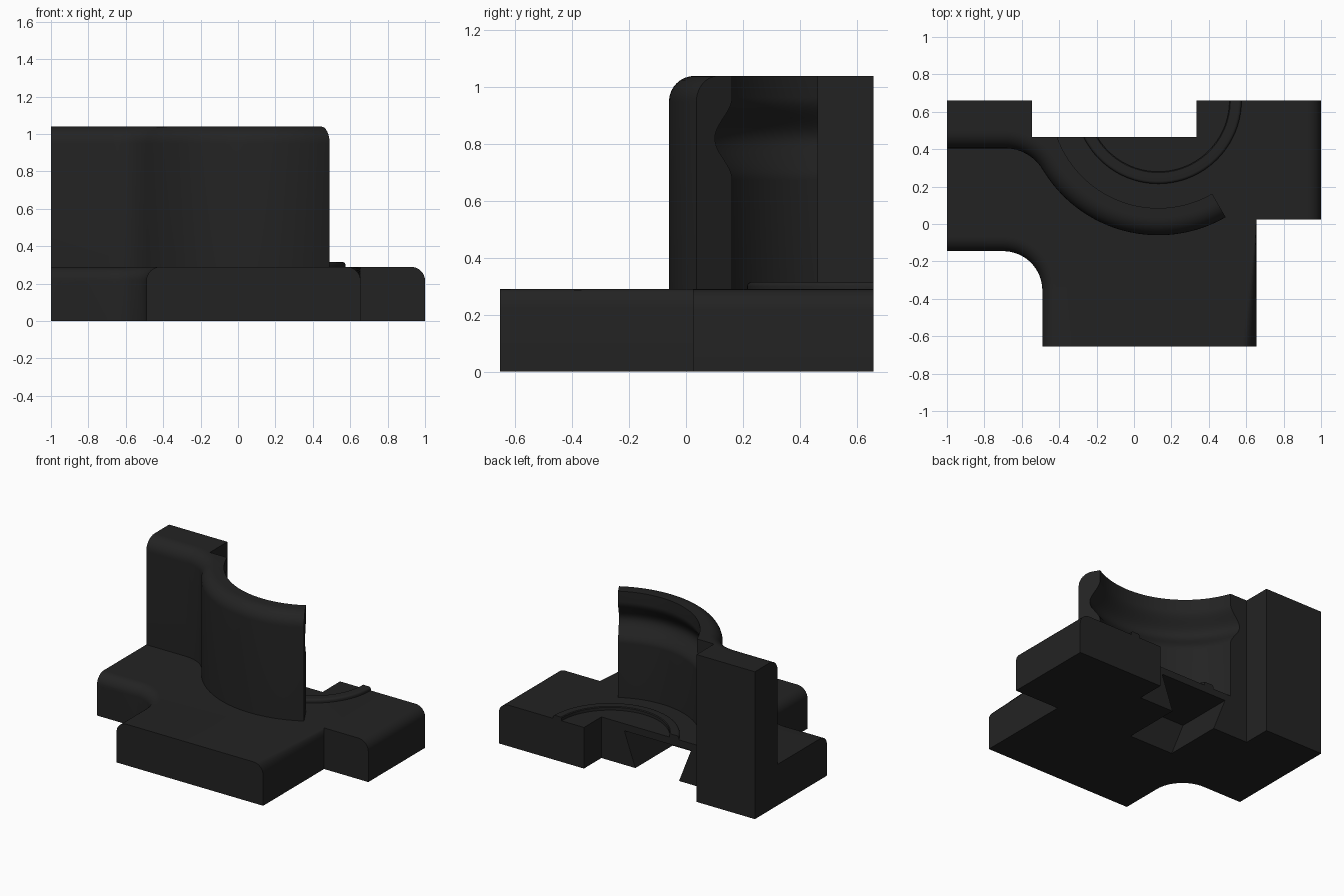
import bpy, bmesh, math
from mathutils import Vector

if "Cube" in bpy.data.objects:
    bpy.data.objects.remove(bpy.data.objects["Cube"])

CX, CY = 0.13, 0.66          # shared axis of the curved wall and the ring
BASE_H, TOP = 0.29, 1.04

dark = bpy.data.materials.new("dark_plastic")
dark.diffuse_color = (0.0165, 0.0165, 0.0165, 1)
dark.use_nodes = True
dark.node_tree.nodes["Principled BSDF"].inputs["Base Color"].default_value = dark.diffuse_color


def make(name, bm):
    bmesh.ops.recalc_face_normals(bm, faces=bm.faces[:])
    me = bpy.data.meshes.new(name)
    bm.to_mesh(me)
    bm.free()
    me.materials.append(dark)
    ob = bpy.data.objects.new(name, me)
    bpy.context.collection.objects.link(ob)
    return ob


def arc(cx, cy, r, a0, a1, n):
    return [(cx + r * math.cos(math.radians(a0 + (a1 - a0) * i / n)),
             cy + r * math.sin(math.radians(a0 + (a1 - a0) * i / n))) for i in range(n + 1)]


def prism(name, pts, z0, z1, radius=0, rounded=None):
    """Extrude an outline; round the top edges whose outline segment is chosen."""
    bm = bmesh.new()
    low = [bm.verts.new((x, y, z0)) for x, y in pts]
    high = [bm.verts.new((x, y, z1)) for x, y in pts]
    bm.faces.new(low)
    bm.faces.new(high)
    n = len(pts)
    for i in range(n):
        j = (i + 1) % n
        bm.faces.new((low[i], low[j], high[j], high[i]))
    bmesh.ops.recalc_face_normals(bm, faces=bm.faces[:])
    if rounded:
        edges = [bm.edges.get((high[i], high[(i + 1) % n])) for i in rounded]
        bmesh.ops.bevel(bm, geom=edges, offset=radius, segments=8, profile=0.5,
                        affect='EDGES', clamp_overlap=False)
    return make(name, bm)


def box(name, x0, x1, y0, y1, z0, z1):
    return prism(name, [(x0, y0), (x1, y0), (x1, y1), (x0, y1)], z0, z1)


def lathe(name, profile, closed):
    """Revolve an (r, z) profile about the shared axis."""
    bm = bmesh.new()
    vs = [bm.verts.new((CX + r, CY, z)) for r, z in profile]
    pairs = list(zip(vs, vs[1:])) + ([(vs[-1], vs[0])] if closed else [])
    es = [bm.edges.new(p) for p in pairs]
    bmesh.ops.spin(bm, geom=vs + es, cent=(CX, CY, 0), axis=(0, 0, 1),
                   angle=2 * math.pi, steps=128, use_merge=True)
    bmesh.ops.remove_doubles(bm, verts=bm.verts[:], dist=1e-5)
    return make(name, bm)


def bore(name, x, r, y0, y1):
    """Cylinder along y at bolt height."""
    bm = bmesh.new()
    bmesh.ops.create_cone(bm, cap_ends=True, segments=40, radius1=r, radius2=r, depth=y1 - y0)
    for v in bm.verts:
        v.co = Vector((x + v.co.x, (y0 + y1) / 2 + v.co.z, 0.145 + v.co.y))
    return make(name, bm)


def cut(ob, cutters):
    for c in cutters:
        m = ob.modifiers.new("cut", 'BOOLEAN')
        m.operation, m.solver, m.object = 'DIFFERENCE', 'EXACT', c
        bpy.context.view_layer.objects.active = ob
        bpy.ops.object.modifier_apply(modifier=m.name)
    for c in cutters:
        bpy.data.objects.remove(c)


def notch():
    return box("notch_cutter", -0.545, 0.335, 0.465, 1.2, -0.5, 1.5)


# base plate with rounded side edges
corner = arc(-0.70, -0.355, 0.21, 90, 0, 16)
outline = [(-1, -0.145)] + corner + [(-0.49, -0.655), (0.655, -0.655), (0.655, 0.025),
           (1, 0.025), (1, 0.66), (0.335, 0.66), (0.335, 0.465), (-0.545, 0.465),
           (-0.545, 0.66), (-1, 0.66)]
k = len(corner)
base = prism("base_plate", outline, 0, BASE_H, 0.075,
             list(range(k + 1)) + [k + 2, k + 4])

# dovetail socket under the back notch, wider towards its ceiling
bm = bmesh.new()
ends = []
for y in (0.05, 0.6):
    ends.append([bm.verts.new((x, y, z)) for x, z in
                 ((-0.307, -0.1), (0.102 - 0.068, -0.1), (0.156, 0.24), (-0.365, 0.24))])
bm.faces.new(ends[0])
bm.faces.new(ends[1])
for i in range(4):
    j = (i + 1) % 4
    bm.faces.new((ends[0][i], ends[0][j], ends[1][j], ends[1][i]))
for e in ends:
    e[0].co.x = -0.232
dovetail = make("dovetail_cutter", bm)

# bolt holes with counterbored fronts
cutters = [dovetail]
for x, front in ((-0.89, -0.145), (0.89, 0.025)):
    cutters += [bore("bolt_cutter", x, 0.045, -0.4, 0.9),
                bore("counterbore_cutter", x, 0.083, front - 0.1, front + 0.1)]
cut(base, cutters)

# upright block flowing into the curved wall
blend = arc(-0.69, 0.17, 0.235, 90, 30.9, 12)
bow = arc(CX, CY, 0.72, 210.9, 300, 40)
front = [(-1, 0.405)] + blend + bow[1:]
wall = prism("curved_wall", front + [(CX, CY), (-1, 0.66)], BASE_H, TOP, 0.09,
             list(range(len(front) - 1)))

# hollow inside of the wall, with a rounded groove
prof = [(0, 0.1), (0.575, 0.1)]
for i in range(25):
    t = -1 + i / 12
    prof.append((0.575 + 0.035 * (1 + math.cos(math.pi * t)), 0.82 + 0.145 * t))
prof += [(0.575, 1.3), (0, 1.3)]
cut(wall, [lathe("hollow_cutter", prof, False), notch()])

# low raised ring on the plate
ring_prof = [(0.38, BASE_H - 0.01), (0.445, BASE_H - 0.01), (0.445, 0.30)]
ring_prof += arc(0.43, 0.30, 0.015, 0, 90, 5)[1:] + [(0.385, 0.315), (0.38, 0.31)]
ring = lathe("raised_ring", ring_prof, True)
cut(ring, [notch(), box("back_cutter", -2, 2, 0.66, 2, -0.5, 1.5)])

# smooth curves, sharp corners
bpy.ops.object.select_all(action='DESELECT')
for ob in (base, wall, ring):
    ob.select_set(True)
bpy.context.view_layer.objects.active = base
bpy.ops.object.shade_smooth_by_angle(angle=math.radians(30))
